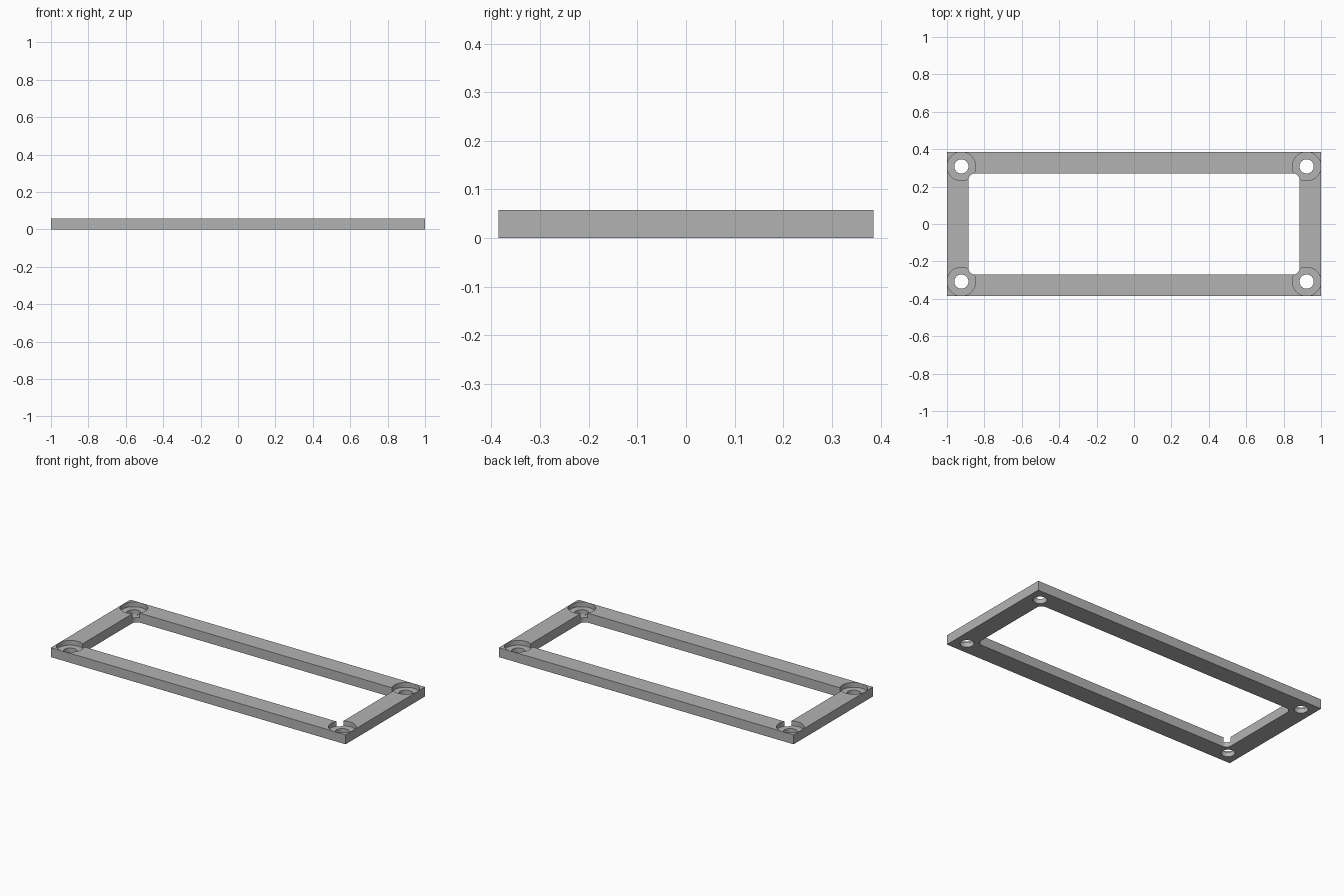
import bpy
import math

cube = bpy.data.objects.get("Cube")
if cube:
    bpy.data.objects.remove(cube, do_unlink=True)

HALF_X, HALF_Y, HEIGHT = 1.0, 0.385, 0.058
OPEN_X, OPEN_Y, FILLET = 0.885, 0.27, 0.035
INSET, BORE_R, HOLE_R, FLOOR = 0.077, 0.0765, 0.038, 0.029

grey = bpy.data.materials.new("plain_grey")
grey.use_nodes = True
colour = (0.45, 0.45, 0.45, 1)
grey.diffuse_color = colour
grey.node_tree.nodes["Principled BSDF"].inputs["Base Color"].default_value = colour


def prism(name, outline, low, high):
    """Solid with the given plan outline between two heights."""
    n = len(outline)
    verts = [(x, y, z) for z in (low, high) for x, y in outline]
    faces = [tuple(reversed(range(n))), tuple(range(n, 2 * n))]
    faces += [(i, (i + 1) % n, n + (i + 1) % n, n + i) for i in range(n)]
    mesh = bpy.data.meshes.new(name)
    mesh.from_pydata(verts, [], faces)
    mesh.materials.append(grey)
    obj = bpy.data.objects.new(name, mesh)
    bpy.context.collection.objects.link(obj)
    return obj


def rounded_rect(hx, hy, r, steps):
    """Plan outline, each corner turned as a quarter arc."""
    points = []
    for k, (sx, sy) in enumerate([(1, 1), (-1, 1), (-1, -1), (1, -1)]):
        for i in range(steps + 1):
            a = (k + i / steps) * math.pi / 2
            points.append((sx * (hx - r) + r * math.cos(a),
                           sy * (hy - r) + r * math.sin(a)))
    return points


def circle(cx, cy, r, count=64):
    return [(cx + r * math.cos(math.tau * i / count),
             cy + r * math.sin(math.tau * i / count)) for i in range(count)]


# Rectangular slab of the frame
frame = prism("frame", [(-HALF_X, -HALF_Y), (HALF_X, -HALF_Y),
                        (HALF_X, HALF_Y), (-HALF_X, HALF_Y)], 0, HEIGHT)

# Central opening, then a counterbore and screw hole in every corner
cutters = [prism("opening_cutter", rounded_rect(OPEN_X, OPEN_Y, FILLET, 12), -0.1, 0.2)]
for sx in (-1, 1):
    for sy in (-1, 1):
        cx, cy = sx * (HALF_X - INSET), sy * (HALF_Y - INSET)
        cutters.append(prism("counterbore_cutter", circle(cx, cy, BORE_R), FLOOR, 0.2))
        cutters.append(prism("screw_hole_cutter", circle(cx, cy, HOLE_R), -0.1, 0.2))

bpy.ops.object.select_all(action="DESELECT")
frame.select_set(True)
bpy.context.view_layer.objects.active = frame
for cutter in cutters:
    mod = frame.modifiers.new("cut", "BOOLEAN")
    mod.operation = "DIFFERENCE"
    mod.solver = "EXACT"
    mod.object = cutter
    bpy.ops.object.modifier_apply(modifier=mod.name)
for cutter in cutters:
    bpy.data.objects.remove(cutter, do_unlink=True)

bpy.ops.object.shade_smooth_by_angle(angle=math.radians(30))
